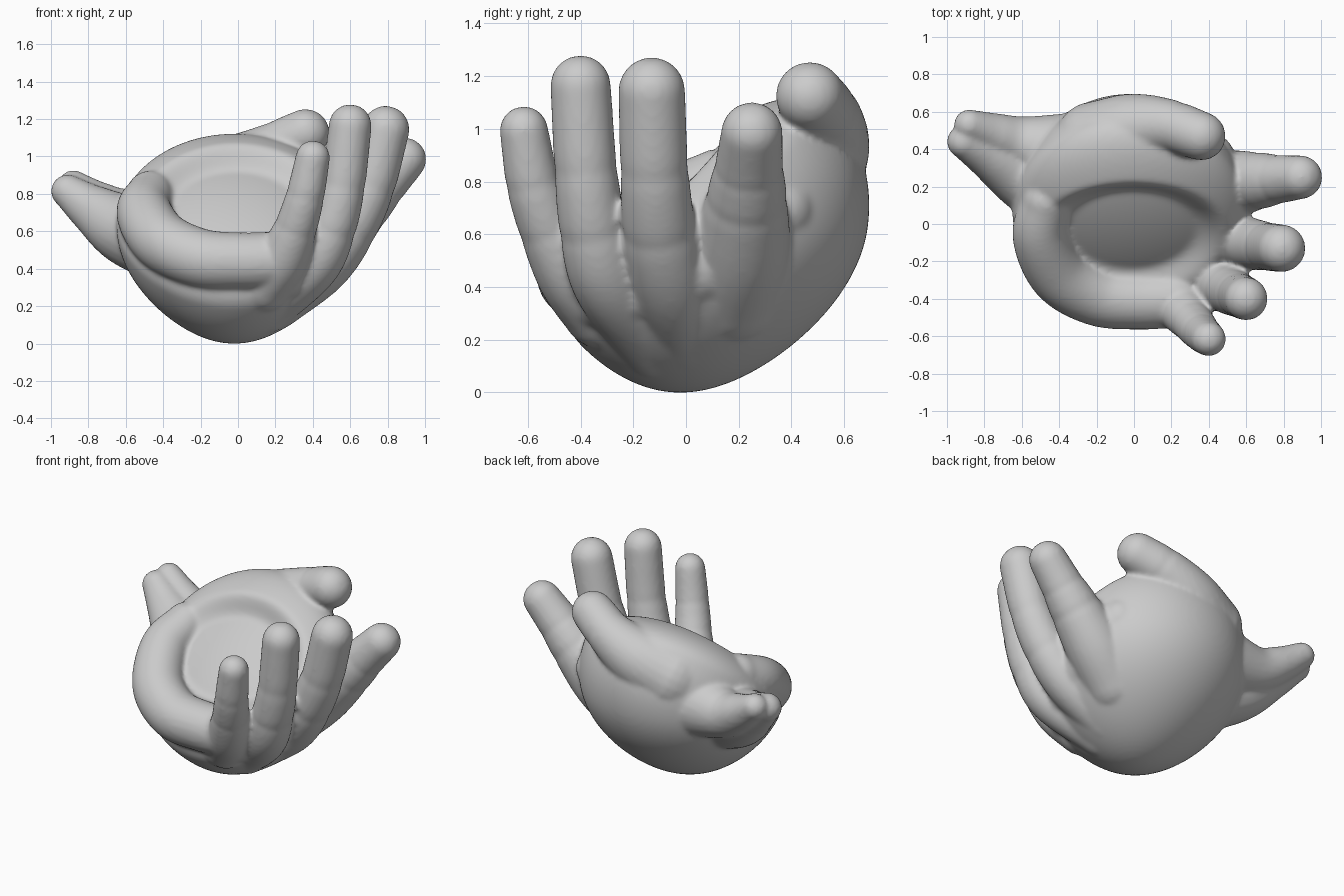
import bpy, bmesh, math
from mathutils import Vector, Matrix

cube = bpy.data.objects.get("Cube")
if cube:
    bpy.data.objects.remove(cube)

clay = bpy.data.materials.new("grey clay")
clay.use_nodes = True
GREY = (0.6, 0.6, 0.6, 1)
clay.diffuse_color = GREY
clay.node_tree.nodes["Principled BSDF"].inputs["Base Color"].default_value = GREY

bm = bmesh.new()


def smoothstep(a, b, v):
    v = min(max((v - a) / (b - a), 0), 1)
    return v * v * (3 - 2 * v)


def spline(pts, t):
    """Catmull-Rom point (x, y, z, radius) at t from 0 to 1."""
    ext = [2 * pts[0] - pts[1]] + pts + [2 * pts[-1] - pts[-2]]
    s = t * (len(pts) - 1)
    i = min(int(s), len(pts) - 2)
    u = s - i
    a, b, c, d = ext[i:i + 4]
    return (b * 2 + (c - a) * u + (2 * a - 5 * b + 4 * c - d) * u ** 2
            + (3 * b - a - 3 * c + d) * u ** 3) / 2


def limb(points, joints=()):
    """Tapered round-ended limb, slightly pinched at its joints."""
    pts = [Vector(p) for p in points]
    count, sides, rings = 40, 24, []
    for k in range(count + 1):
        t = k / count
        p = spline(pts, t)
        d = (spline(pts, min(t + 0.01, 1)) - spline(pts, max(t - 0.01, 0))).to_3d().normalized()
        rad = p.w * (1 - sum(0.03 * math.exp(-((t - j) / 0.025) ** 2) for j in joints))
        rot = Vector((0, 0, 1)).rotation_difference(d).to_matrix()
        # extra shrinking rings make the hemispherical ends
        caps = [i * math.pi / 14 for i in range(7)]
        if k == 0:
            steps = [-a for a in reversed(caps)]
        elif k == count:
            steps = caps
        else:
            steps = [0]
        for a in steps:
            rings.append([bm.verts.new(p.to_3d() + d * rad * math.sin(a) + rot @ Vector(
                (math.cos(q) * rad * math.cos(a), math.sin(q) * rad * math.cos(a), 0)))
                for q in (2 * math.pi * n / sides for n in range(sides))])
    for r0, r1 in zip(rings, rings[1:]):
        for n in range(sides):
            m = (n + 1) % sides
            bm.faces.new((r0[n], r0[m], r1[m], r1[n]))
    bm.faces.new(rings[0][::-1])
    bm.faces.new(rings[-1])


# Palm: egg-shaped below, flattened above, with a tilted dish
palm = bmesh.ops.create_uvsphere(bm, u_segments=96, v_segments=80, radius=0.63)["verts"]
tilt = Matrix.Rotation(math.radians(45), 3, 'X')
for v in palm:
    x, t, h = v.co
    if h > 0:
        h *= 0.47
        edge = math.hypot((x - 0.01) / 0.5, t / 0.38)
        h -= 0.12 * (1 - smoothstep(0.65, 1.05, edge))
    p = tilt @ Vector((x, t, h))
    taper = 1 - 0.18 * min(p.z / 0.63, 0) ** 2
    p.x *= taper
    p.y = p.y * taper + 0.13 * p.z
    v.co = p + Vector((-0.02, 0.06, 0.635))

# Rolled front rim, from the left side round to the smallest finger
limb([(-0.47, 0.12, 0.8, 0.13), (-0.5, -0.06, 0.7, 0.15), (-0.4, -0.27, 0.55, 0.16),
      (-0.2, -0.385, 0.46, 0.16), (0.02, -0.41, 0.445, 0.155), (0.22, -0.4, 0.45, 0.155)])

# Ridge that webs the finger roots together
limb([(0.18, -0.36, 0.38, 0.15), (0.34, -0.22, 0.4, 0.14), (0.43, -0.03, 0.44, 0.14),
      (0.46, 0.18, 0.55, 0.14), (0.4, 0.35, 0.7, 0.14)])

# Four fingers from smallest to index
limb([(0.14, -0.32, 0.32, 0.15), (0.24, -0.43, 0.46, 0.14), (0.31, -0.52, 0.63, 0.115),
      (0.36, -0.58, 0.8, 0.103), (0.4, -0.615, 1.0, 0.092)], (0.5, 0.75))
limb([(0.15, -0.12, 0.2, 0.14), (0.4, -0.29, 0.42, 0.14), (0.5, -0.35, 0.62, 0.13),
      (0.56, -0.38, 0.85, 0.12), (0.6, -0.4, 1.17, 0.115)], (0.5, 0.75))
limb([(0.2, 0.0, 0.23, 0.15), (0.45, -0.06, 0.42, 0.15), (0.6, -0.1, 0.62, 0.14),
      (0.71, -0.12, 0.85, 0.13), (0.79, -0.13, 1.15, 0.127)], (0.5, 0.75))
limb([(0.3, 0.17, 0.38, 0.19), (0.48, 0.21, 0.55, 0.185), (0.66, 0.23, 0.74, 0.155),
      (0.78, 0.24, 0.87, 0.13), (0.89, 0.25, 0.99, 0.117)], (0.5, 0.72))

# Thumb curling over the back rim
limb([(-0.2, 0.43, 0.84, 0.23), (0.0, 0.51, 0.94, 0.19), (0.18, 0.525, 1.04, 0.145),
      (0.36, 0.47, 1.13, 0.13)], (0.75,))

# Two-lobed wrist end
limb([(-0.38, 0.18, 0.57, 0.26), (-0.6, 0.28, 0.62, 0.195), (-0.77, 0.37, 0.72, 0.135),
      (-0.91, 0.44, 0.82, 0.09)])
limb([(-0.36, 0.38, 0.68, 0.22), (-0.6, 0.43, 0.69, 0.15), (-0.75, 0.48, 0.76, 0.115),
      (-0.88, 0.53, 0.85, 0.083)])

mesh = bpy.data.meshes.new("cupped_hand")
bm.to_mesh(mesh)
bm.free()
hand = bpy.data.objects.new("cupped_hand", mesh)
bpy.context.collection.objects.link(hand)
bpy.context.view_layer.objects.active = hand
hand.select_set(True)
mesh.materials.append(clay)

# Fuse the parts and soften the joins
fuse = hand.modifiers.new("fuse", 'REMESH')
fuse.mode = 'VOXEL'
fuse.voxel_size = 0.014
soften = hand.modifiers.new("soften", 'SMOOTH')
soften.factor = 0.5
soften.iterations = 8
for name in ("fuse", "soften"):
    bpy.ops.object.modifier_apply(modifier=name)

# Rest the hand on the ground
ground = min(v.co.z for v in hand.data.vertices)
hand.data.transform(Matrix.Translation((0, 0, -ground)))
bpy.ops.object.shade_smooth()
